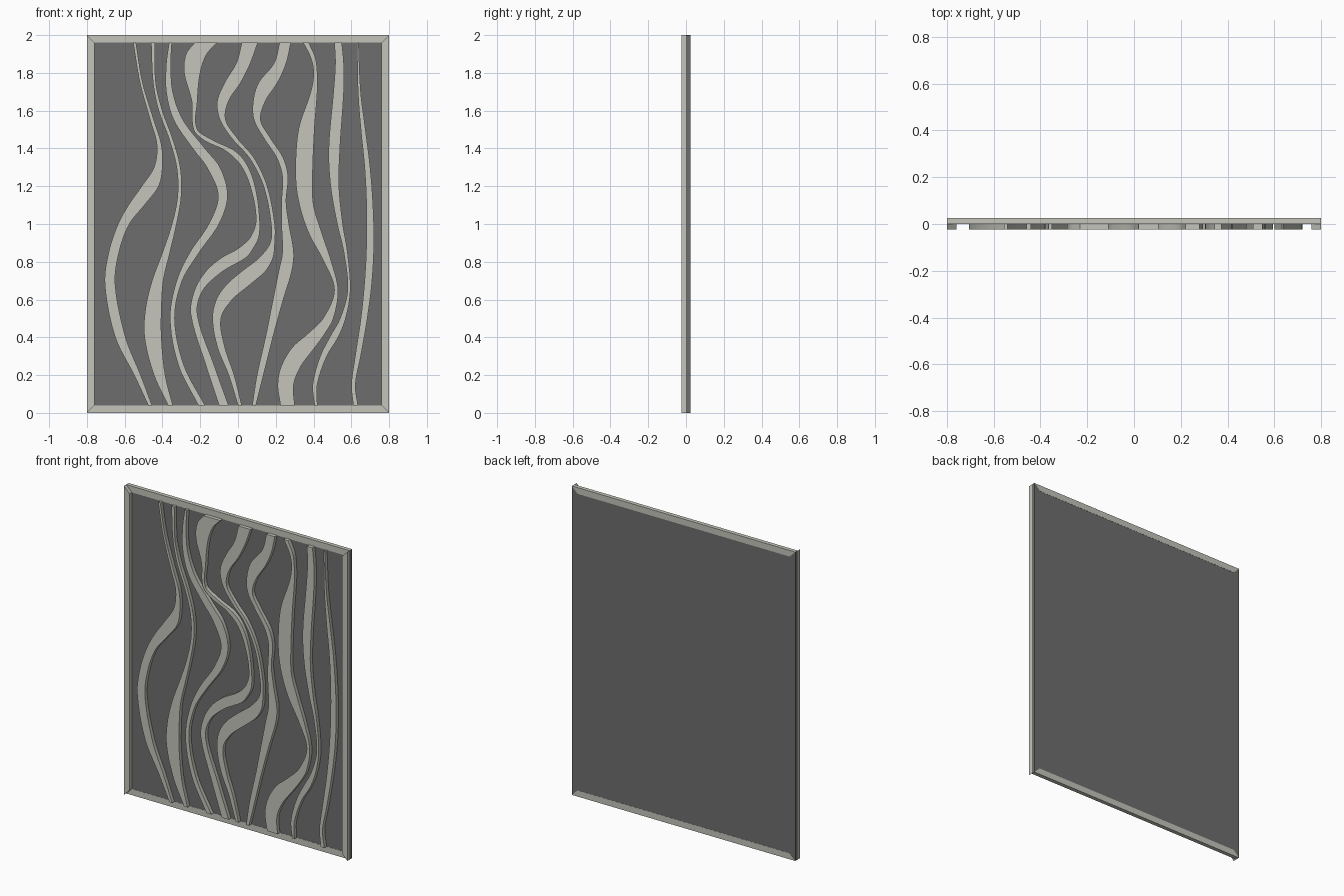
import bpy, bmesh

if "Cube" in bpy.data.objects:
    bpy.data.objects.remove(bpy.data.objects["Cube"], do_unlink=True)

DEPTH = 0.024      # thickness of each layer
RAIL = 0.04        # width of the frame rails


def material(name, rgb):
    m = bpy.data.materials.new(name)
    m.use_nodes = True
    m.diffuse_color = (*rgb, 1)
    m.node_tree.nodes["Principled BSDF"].inputs["Base Color"].default_value = (*rgb, 1)
    return m


LIGHT = material("pale stone", (0.56, 0.56, 0.50))
DARK = material("dark grey", (0.155, 0.155, 0.155))


def plate(name, outline, y0, y1, mat):
    """Extrude an outline in the x-z plane from y0 to y1."""
    bm = bmesh.new()
    face = bm.faces.new([bm.verts.new((x, y0, z)) for x, z in outline])
    ext = bmesh.ops.extrude_face_region(bm, geom=[face])
    verts = [v for v in ext["geom"] if isinstance(v, bmesh.types.BMVert)]
    bmesh.ops.translate(bm, verts=verts, vec=(0, y1 - y0, 0))
    bmesh.ops.recalc_face_normals(bm, faces=bm.faces)
    me = bpy.data.meshes.new(name)
    bm.to_mesh(me)
    bm.free()
    me.materials.append(mat)
    ob = bpy.data.objects.new(name, me)
    bpy.context.collection.objects.link(ob)
    return ob


def ribbon(name, keys, steps=6):
    """Wavy strip through (z, left x, right x) keys, smoothed with a Hermite spline."""
    def slope(i, c):
        a, b = keys[max(i - 1, 0)], keys[min(i + 1, len(keys) - 1)]
        return (b[c] - a[c]) / (b[0] - a[0])

    rows = []
    for i in range(len(keys) - 1):
        p, q = keys[i], keys[i + 1]
        h = q[0] - p[0]
        for s in range(steps + (i == len(keys) - 2)):
            t = s / steps
            row = [p[0] + h * t]
            for c in (1, 2):
                row.append((2*t**3 - 3*t**2 + 1) * p[c] + (t**3 - 2*t**2 + t) * h * slope(i, c)
                           + (3*t**2 - 2*t**3) * q[c] + (t**3 - t**2) * h * slope(i + 1, c))
            rows.append(row)
    # Quad strip for the front face, then extrude back to the panel
    bm = bmesh.new()
    pairs = [[bm.verts.new((x, -DEPTH, z)) for x in (a, b)] for z, a, b in rows]
    faces = [bm.faces.new((u[0], u[1], v[1], v[0])) for u, v in zip(pairs, pairs[1:])]
    ext = bmesh.ops.extrude_face_region(bm, geom=faces)
    verts = [v for v in ext["geom"] if isinstance(v, bmesh.types.BMVert)]
    bmesh.ops.translate(bm, verts=verts, vec=(0, DEPTH, 0))
    bmesh.ops.recalc_face_normals(bm, faces=bm.faces)
    me = bpy.data.meshes.new(name)
    bm.to_mesh(me)
    bm.free()
    me.materials.append(LIGHT)
    ob = bpy.data.objects.new(name, me)
    bpy.context.collection.objects.link(ob)


# Backing panel
plate("back_panel", [(-.8, .001), (.8, .001), (.8, 1.999), (-.8, 1.999)], 0, DEPTH, DARK)

# Mitred frame: side rails stand in front, top and bottom rails sit level with the panel
for side, s in (("left", 1), ("right", -1)):
    xo, xi = .8 * s, (.8 - RAIL) * s
    plate(side + "_rail", [(xo, 0), (xo, 2), (xi, 2 - RAIL), (xi, RAIL)], -DEPTH, 0, LIGHT)
for side, zo, zi in (("top", 2, 2 - RAIL), ("bottom", 0, RAIL)):
    plate(side + "_rail", [(-.8, zo), (.8, zo), (.8 - RAIL, zi), (RAIL - .8, zi)],
          -.001, DEPTH + .001, LIGHT)

# Raised wavy ribbons, from the right side of the model to its left
ribbon("wave_1", [(1.96, -.555, -.54), (1.75, -.52, -.505), (1.55, -.465, -.445), (1.42, -.43, -.405),
                  (1.3, -.445, -.40), (1.2, -.51, -.42), (1.1, -.58, -.495), (1.0, -.635, -.575),
                  (.85, -.685, -.63), (.68, -.705, -.65), (.4, -.65, -.595), (.2, -.55, -.515), (.04, -.475, -.455)])
ribbon("wave_2", [(1.96, -.46, -.44), (1.75, -.45, -.435), (1.6, -.42, -.40), (1.45, -.365, -.345),
                  (1.3, -.325, -.305), (1.15, -.32, -.30), (1.0, -.35, -.325), (.85, -.40, -.36),
                  (.7, -.455, -.395), (.55, -.49, -.405), (.4, -.495, -.405), (.2, -.445, -.385), (.04, -.37, -.345)])
ribbon("wave_3", [(1.96, -.365, -.35), (1.85, -.38, -.355), (1.7, -.38, -.345), (1.55, -.34, -.29),
                  (1.4, -.24, -.175), (1.3, -.165, -.095), (1.15, -.105, -.055), (1.0, -.155, -.10),
                  (.85, -.255, -.205), (.7, -.325, -.295), (.5, -.36, -.335), (.25, -.315, -.285), (.04, -.21, -.175)])
ribbon("wave_4", [(1.96, -.23, -.11), (1.9, -.275, -.165), (1.8, -.285, -.20), (1.65, -.245, -.215),
                  (1.5, -.235, -.215), (1.44, -.175, -.125), (1.39, -.07, -.02), (1.31, .015, .05),
                  (1.18, .07, .095), (1.02, .095, .115), (.93, .065, .11), (.87, 0, .08), (.82, -.09, .04),
                  (.75, -.17, -.08), (.65, -.23, -.185), (.52, -.25, -.215), (.25, -.17, -.125), (.04, -.10, -.05)])
ribbon("wave_5", [(1.96, .02, .105), (1.85, -.01, .065), (1.75, -.07, .015), (1.65, -.11, -.05),
                  (1.55, -.095, -.065), (1.45, -.03, 0), (1.35, .06, .085), (1.2, .135, .155),
                  (1.0, .175, .195), (.9, .17, .195), (.82, .11, .185), (.75, .02, .145), (.68, -.06, .065),
                  (.6, -.115, -.03), (.5, -.135, -.09), (.35, -.11, -.07), (.2, -.05, -.02), (.04, 0, .02)])
ribbon("wave_6", [(1.96, .22, .28), (1.85, .19, .255), (1.75, .11, .21), (1.65, .08, .145),
                  (1.55, .085, .12), (1.45, .14, .175), (1.35, .205, .24), (1.25, .235, .265),
                  (1.12, .23, .255), (1.0, .23, .27), (.85, .235, .295), (.75, .215, .285),
                  (.6, .185, .24), (.4, .145, .185), (.2, .10, .135), (.04, .075, .095)])
ribbon("wave_7", [(1.96, .345, .375), (1.88, .385, .41), (1.8, .40, .42), (1.7, .385, .42),
                  (1.5, .32, .405), (1.25, .305, .395), (1.1, .325, .40), (.95, .375, .445),
                  (.8, .455, .495), (.65, .51, .53), (.5, .45, .505), (.42, .37, .46),
                  (.35, .29, .41), (.25, .23, .335), (.15, .21, .295), (.04, .225, .30)])
ribbon("wave_8", [(1.96, .51, .55), (1.85, .515, .56), (1.7, .505, .56), (1.4, .48, .54),
                  (1.2, .49, .535), (1.0, .525, .555), (.85, .56, .58), (.65, .58, .595),
                  (.5, .54, .57), (.4, .485, .53), (.3, .435, .47), (.15, .395, .42), (.04, .405, .42)])
ribbon("wave_9", [(1.96, .63, .638), (1.7, .635, .65), (1.5, .65, .675), (1.3, .67, .70),
                  (1.1, .68, .715), (.9, .68, .72), (.7, .67, .71), (.5, .65, .685),
                  (.3, .62, .65), (.15, .60, .622), (.04, .61, .635)])
